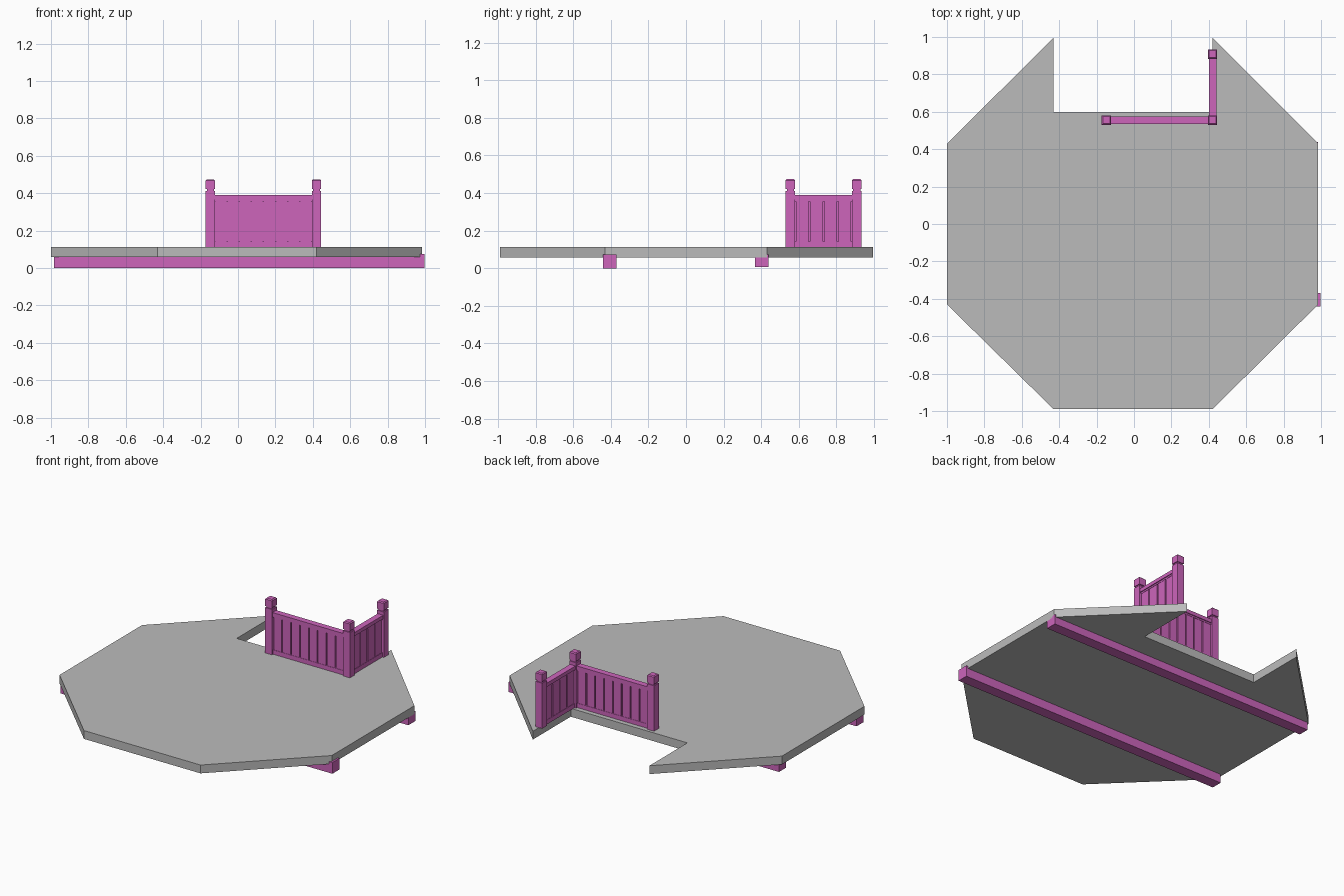
import bpy, bmesh
from mathutils import Vector

cube = bpy.data.objects.get("Cube")
if cube:
    bpy.data.objects.remove(cube, do_unlink=True)


def make_material(name, rgb):
    mat = bpy.data.materials.new(name)
    mat.use_nodes = True
    color = (*rgb, 1)
    mat.diffuse_color = color
    mat.node_tree.nodes["Principled BSDF"].inputs["Base Color"].default_value = color
    return mat


grey = make_material("deck grey", (0.5, 0.5, 0.5))
pink = make_material("timber pink", (0.61, 0.13, 0.5))


def finish(name, bm, mat):
    bmesh.ops.recalc_face_normals(bm, faces=bm.faces)
    mesh = bpy.data.meshes.new(name)
    bm.to_mesh(mesh)
    bm.free()
    mesh.materials.append(mat)
    obj = bpy.data.objects.new(name, mesh)
    bpy.context.collection.objects.link(obj)
    return obj


def add_box(bm, low, high):
    low, high = Vector(low), Vector(high)
    verts = bmesh.ops.create_cube(bm, size=1)["verts"]
    bmesh.ops.scale(bm, vec=high - low, verts=verts)
    bmesh.ops.translate(bm, vec=(low + high) / 2, verts=verts)
    return verts


# Octagonal deck with a rectangular stair opening at the back
outline = [(-1, 0.43), (-1, -0.43), (-0.43, -0.99), (0.42, -0.99), (0.985, -0.43),
           (0.985, 0.43), (0.42, 0.995), (0.42, 0.6), (-0.43, 0.6), (-0.43, 0.995)]
bm = bmesh.new()
base = bm.faces.new([bm.verts.new((x, y, 0.058)) for x, y in outline])
top = bmesh.ops.extrude_face_region(bm, geom=[base])["geom"]
bmesh.ops.translate(bm, vec=(0, 0, 0.055),
                    verts=[v for v in top if isinstance(v, bmesh.types.BMVert)])
finish("deck", bm, grey)

# Two support beams under the deck
for name, y, x0, x1, z0, z1 in (("front_beam", -0.405, -0.985, 0.997, 0, 0.074),
                                ("back_beam", 0.403, -0.985, 0.985, 0.008, 0.074)):
    bm = bmesh.new()
    add_box(bm, (x0, y - 0.036, z0), (x1, y + 0.036, z1))
    finish(name, bm, pink)

DECK = 0.113


# Square posts with a narrow neck and a chamfered cap
def make_post(name, x, y):
    bm = bmesh.new()
    for half, z0, z1 in ((0.025, DECK, 0.412), (0.019, 0.412, 0.424)):
        add_box(bm, (x - half, y - half, z0), (x + half, y + half, z1))
    cap = add_box(bm, (x - 0.025, y - 0.025, 0.422), (x + 0.025, y + 0.025, 0.474))
    rim = {e for v in cap for e in v.link_edges if all(p.co.z > 0.45 for p in e.verts)}
    bmesh.ops.bevel(bm, geom=list(rim), offset=0.006, segments=1, affect='EDGES')
    finish(name, bm, pink)


make_post("railing_end_post", -0.148, 0.555)
make_post("railing_corner_post", 0.42, 0.555)
make_post("railing_back_post", 0.42, 0.908)


# Panel of close planks on a thin core, with a rail above and below
def make_panel(name, start, end, centre, planks, along_y):
    def box(bm, a, b, half, z0, z1):
        if along_y:
            add_box(bm, (centre - half, a, z0), (centre + half, b, z1))
        else:
            add_box(bm, (a, centre - half, z0), (b, centre + half, z1))

    bm = bmesh.new()
    box(bm, start, end, 0.02, 0.366, 0.39)
    box(bm, start, end, 0.014, 0.356, 0.366)
    finish(name + "_top_rail", bm, pink)
    bm = bmesh.new()
    box(bm, start, end, 0.014, DECK, 0.142)
    finish(name + "_bottom_rail", bm, pink)
    bm = bmesh.new()
    box(bm, start, end, 0.004, 0.142, 0.356)
    step = (end - start) / planks
    for i in range(planks):
        box(bm, start + i * step + 0.004, start + (i + 1) * step - 0.004, 0.012, 0.142, 0.356)
    finish(name + "_planks", bm, pink)


make_panel("front_railing", -0.123, 0.395, 0.555, 8, False)
make_panel("side_railing", 0.58, 0.883, 0.42, 4, True)
